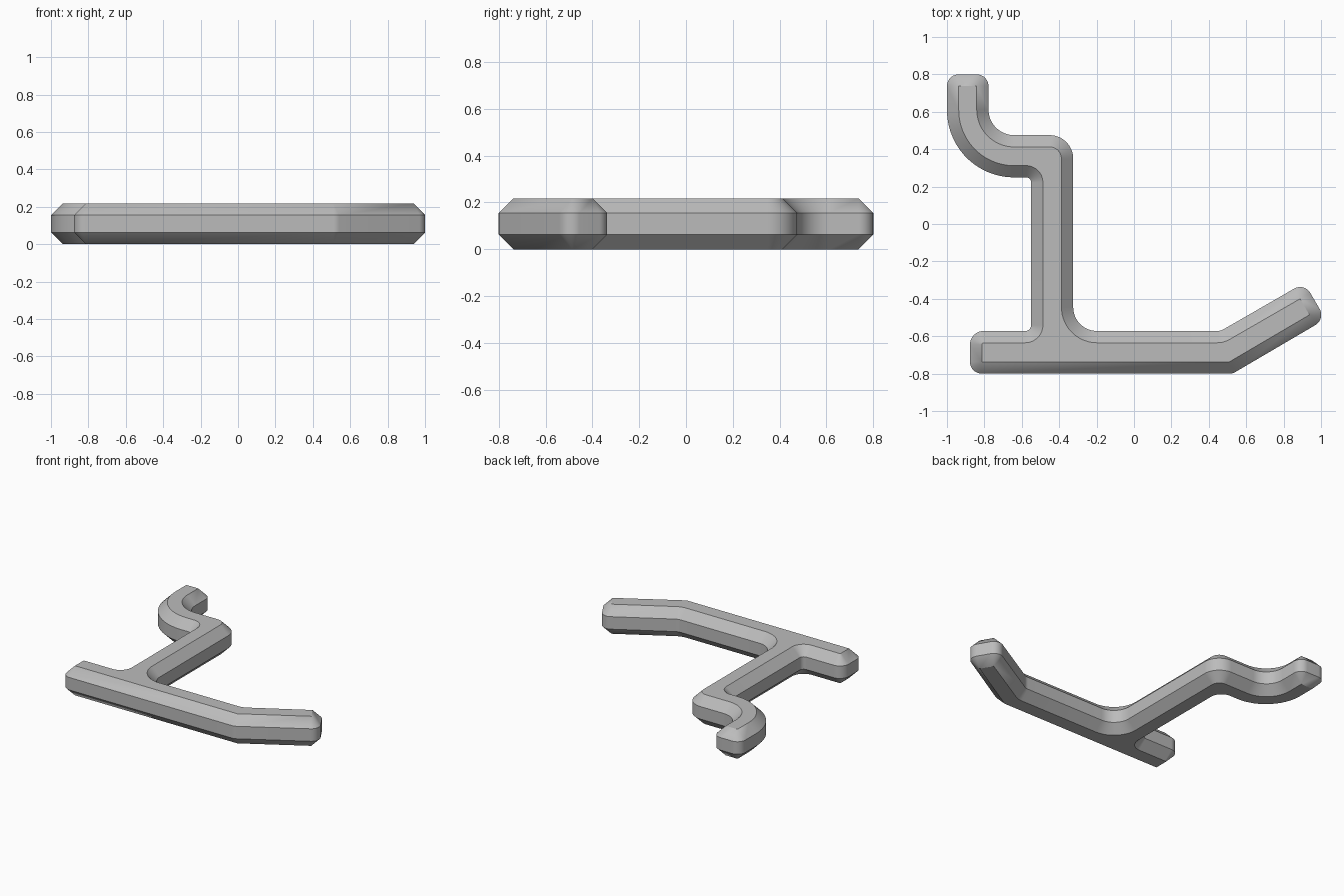
import bpy, bmesh, math
from mathutils import Vector

cube = bpy.data.objects.get("Cube")
if cube:
    bpy.data.objects.remove(cube, do_unlink=True)

HEIGHT, CHAMFER = 0.218, 0.063

# Flat top outline, counter-clockwise: corner x, y and fillet radius
CORNERS = [
    (-0.814, -0.737, 0.0), (0.51, -0.737, 0.0),        # foot, front edge
    (0.938, -0.486, 0.0), (0.888, -0.4, 0.0),          # angled toe
    (0.48, -0.635, 0.13), (-0.388, -0.635, 0.19),      # foot, back edge
    (-0.388, 0.412, 0.063),                            # stem shoulder
    (-0.841, 0.412, 0.2), (-0.841, 0.737, 0.0),        # hook, inside
    (-0.937, 0.737, 0.0), (-0.937, 0.312, 0.296),      # hook, outside
    (-0.487, 0.312, 0.09), (-0.487, -0.635, 0.095),    # stem, left side
    (-0.814, -0.635, 0.01),                            # heel
]


def filleted(corners):
    """Return (point, outward normal) pairs along the rounded outline."""
    result = []
    for i, (x, y, radius) in enumerate(corners):
        corner = Vector((x, y))
        d_in = (corner - Vector(corners[i - 1][:2])).normalized()
        d_out = (Vector(corners[(i + 1) % len(corners)][:2]) - corner).normalized()
        turn = math.atan2(d_in.x * d_out.y - d_in.y * d_out.x, d_in.dot(d_out))
        side = 1 if turn > 0 else -1
        start = corner - d_in * radius * math.tan(abs(turn) / 2)
        centre = start + Vector((-d_in.y, d_in.x)) * side * radius
        steps = max(3, round(abs(turn) / math.radians(6)))
        heading = math.atan2(d_in.y, d_in.x)
        for k in range(steps + 1):
            a = heading + turn * k / steps
            normal = Vector((math.sin(a), -math.cos(a)))
            result.append((centre + normal * side * radius, normal))
    return result


# Stack four rings: inset bottom, two full-width rings, inset top
outline = filleted(CORNERS)
bm = bmesh.new()
rings = []
for z, offset in ((0, 0), (CHAMFER, CHAMFER), (HEIGHT - CHAMFER, CHAMFER), (HEIGHT, 0)):
    rings.append([bm.verts.new((*(p + n * offset), z)) for p, n in outline])
count = len(outline)
for low, high in zip(rings, rings[1:]):
    for i in range(count):
        j = (i + 1) % count
        bm.faces.new((low[i], low[j], high[j], high[i]))
bm.faces.new(rings[0][::-1])
bm.faces.new(rings[-1])
bmesh.ops.remove_doubles(bm, verts=bm.verts, dist=0.0002)
bmesh.ops.recalc_face_normals(bm, faces=bm.faces)

mesh = bpy.data.meshes.new("bracket_hook")
bm.to_mesh(mesh)
bm.free()
hook = bpy.data.objects.new("bracket_hook", mesh)
bpy.context.collection.objects.link(hook)

# Plain grey
grey = bpy.data.materials.new("plain_grey")
grey.use_nodes = True
colour = (0.5, 0.5, 0.5, 1)
grey.diffuse_color = colour
grey.node_tree.nodes["Principled BSDF"].inputs["Base Color"].default_value = colour
mesh.materials.append(grey)

bpy.ops.object.select_all(action='DESELECT')
hook.select_set(True)
bpy.context.view_layer.objects.active = hook
bpy.ops.object.shade_smooth_by_angle(angle=math.radians(30))
